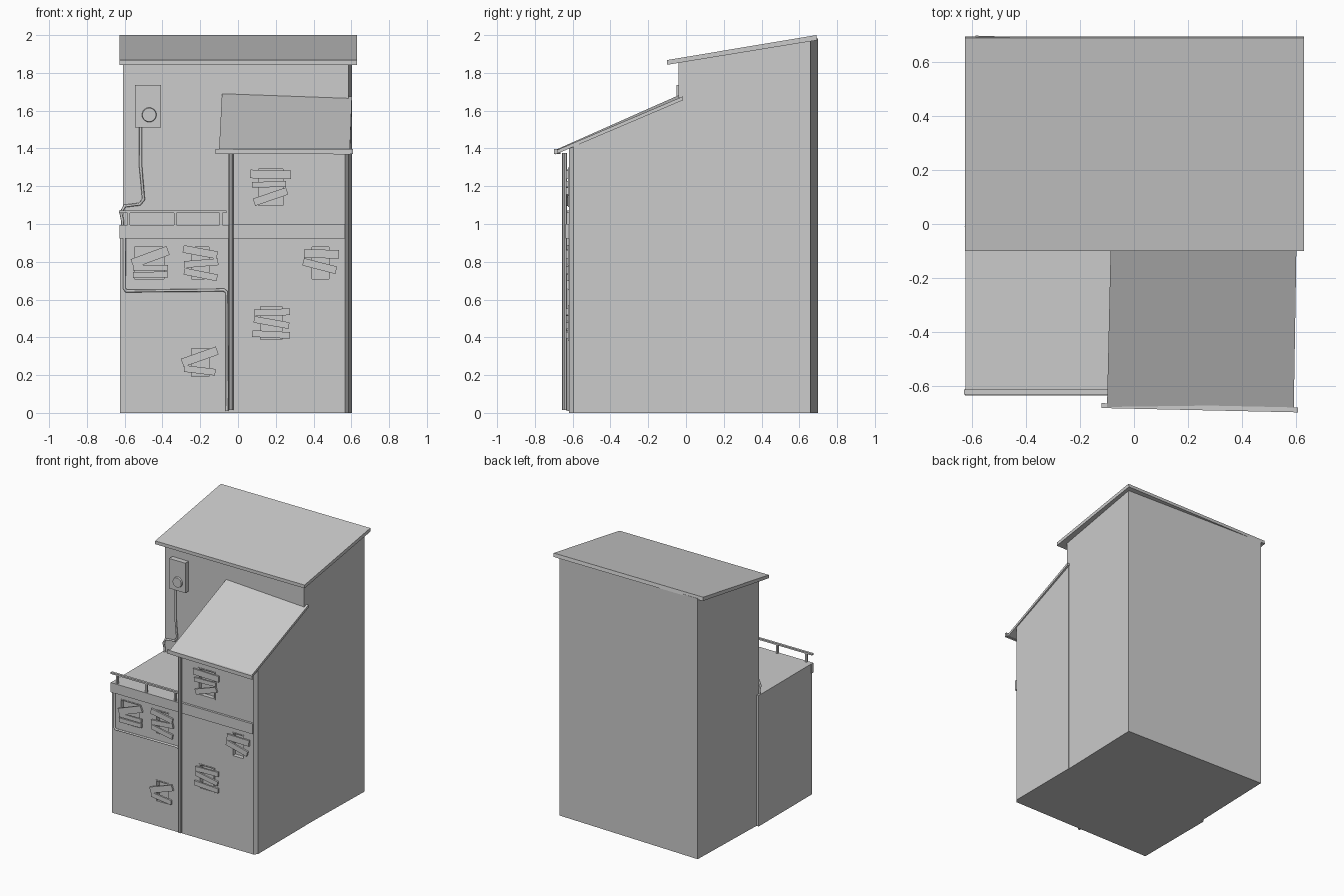
import bpy, bmesh
from math import atan2, hypot
from mathutils import Matrix, Vector

if "Cube" in bpy.data.objects:
    bpy.data.objects.remove(bpy.data.objects["Cube"])


def finish(name, bm):
    bmesh.ops.recalc_face_normals(bm, faces=bm.faces[:])
    me = bpy.data.meshes.new(name)
    bm.to_mesh(me)
    bm.free()
    ob = bpy.data.objects.new(name, me)
    bpy.context.collection.objects.link(ob)
    return ob


def loft(name, a, b):
    """Solid between two matching outlines."""
    bm = bmesh.new()
    va = [bm.verts.new(p) for p in a]
    vb = [bm.verts.new(p) for p in b]
    bm.faces.new(va)
    bm.faces.new(vb)
    n = len(a)
    for i in range(n):
        j = (i + 1) % n
        bm.faces.new((va[i], va[j], vb[j], vb[i]))
    return finish(name, bm)


def add_box(bm, x, y, z):
    m = Matrix.Translation(((x[0] + x[1]) / 2, (y[0] + y[1]) / 2, (z[0] + z[1]) / 2))
    m = m @ Matrix.Diagonal((x[1] - x[0], y[1] - y[0], z[1] - z[0], 1))
    bmesh.ops.create_cube(bm, size=1, matrix=m)


def box(name, x, y, z):
    bm = bmesh.new()
    add_box(bm, x, y, z)
    return finish(name, bm)


def cable(name, pts, r=0.007):
    cu = bpy.data.curves.new(name, 'CURVE')
    cu.dimensions = '3D'
    cu.bevel_depth = r
    cu.bevel_resolution = 1
    cu.use_fill_caps = True
    sp = cu.splines.new('POLY')
    sp.points.add(len(pts) - 1)
    for p, co in zip(sp.points, pts):
        p.co = (*co, 1)
    ob = bpy.data.objects.new(name, cu)
    bpy.context.collection.objects.link(ob)


FRONT = -0.62

# tall rear block, turned slightly, with sloping top
plan = [(-0.608, -0.006), (0.585, -0.04), (0.603, 0.66), (-0.587, 0.698)]
loft("tall_block", [(x, y, 0) for x, y in plan],
     [(x, y, 1.868 + 0.163 * y) for x, y in plan])

# main roof slab
prof = [(-0.10, 1.843), (-0.10, 1.868), (0.69, 2.0), (0.695, 1.973)]
loft("main_roof", [(-0.627, y, z) for y, z in prof], [(0.63, y, z) for y, z in prof])

# low front-left block with terrace on top
terrace = box("terrace_block", (-0.625, -0.04), (FRONT, 0.02), (0, 0.995))

# lean-to with chamfered outer corner and sloping top
plan = [(-0.04, FRONT), (0.566, FRONT), (0.586, -0.596), (0.588, -0.02), (-0.04, -0.005)]
lean_to = loft("lean_to", [(x, y, 0) for x, y in plan],
               [(x, y, 1.675 + 0.44 * y) for x, y in plan])

# crooked lean-to roof and its front lip
roof = [(-0.10, -0.678, 1.398), (0.592, -0.692, 1.388), (0.603, -0.015, 1.676), (-0.085, -0.02, 1.69)]
loft("lean_to_roof", [(x, y, z - 0.02) for x, y, z in roof], roof)
lip = [(-0.12, -0.678), (0.608, -0.694), (0.608, -0.676), (-0.12, -0.66)]
loft("roof_lip", [(x, y - 0.004, 1.37) for x, y in lip], [(x, y - 0.004, 1.398) for x, y in lip])

# boarded windows: opening, then boards (left x, z, right x, z, width)
windows = [
    ((-0.555, -0.385), (0.70, 0.885),
     [(-0.56, 0.79, -0.37, 0.86, .05), (-0.555, 0.768, -0.37, 0.768, .03), (-0.555, 0.73, -0.37, 0.732, .032)]),
    ((-0.255, -0.145), (0.70, 0.885),
     [(-0.29, 0.868, -0.11, 0.835, .04), (-0.285, 0.785, -0.105, 0.80, .036), (-0.285, 0.75, -0.11, 0.715, .036)]),
    ((0.385, 0.49), (0.70, 0.885),
     [(0.35, 0.843, 0.535, 0.84, .045), (0.345, 0.80, 0.52, 0.755, .04)]),
    ((0.10, 0.245), (1.09, 1.30),
     [(0.065, 1.265, 0.28, 1.26, .045), (0.075, 1.207, 0.255, 1.212, .03), (0.085, 1.115, 0.26, 1.175, .04)]),
    ((0.11, 0.24), (0.38, 0.57),
     [(0.085, 0.53, 0.275, 0.535, .035), (0.085, 0.495, 0.27, 0.462, .035), (0.075, 0.42, 0.275, 0.41, .035)]),
    ((-0.255, -0.145), (0.185, 0.35),
     [(-0.295, 0.265, -0.11, 0.33, .045), (-0.285, 0.235, -0.12, 0.215, .035)]),
]
cut, frames, boards = bmesh.new(), bmesh.new(), bmesh.new()
for (x0, x1), (z0, z1), planks in windows:
    add_box(cut, (x0, x1), (FRONT - 0.05, FRONT + 0.03), (z0, z1))
    t, ys = 0.008, (FRONT - 0.004, FRONT + 0.028)
    for fx in ((x0, x0 + t), (x1 - t, x1)):
        add_box(frames, fx, ys, (z0, z1))
    for fz in ((z0, z0 + t), (z1 - t, z1)):
        add_box(frames, (x0 + t, x1 - t), ys, fz)
    for ax, az, bx, bz, w in planks:
        m = Matrix.Translation(((ax + bx) / 2, FRONT - 0.0085, (az + bz) / 2))
        m = m @ Matrix.Rotation(-atan2(bz - az, bx - ax), 4, 'Y')
        m = m @ Matrix.Diagonal((hypot(bx - ax, bz - az), 0.013, w, 1))
        bmesh.ops.create_cube(boards, size=1, matrix=m)
finish("window_frames", frames)
finish("window_boards", boards)
cutter = finish("window_cutter", cut)
cutter.hide_render = True
cutter.hide_set(True)
for ob in (terrace, lean_to):
    mod = ob.modifiers.new("window_openings", 'BOOLEAN')
    mod.operation = 'DIFFERENCE'
    mod.solver = 'EXACT'
    mod.object = cutter

# ledges across the front
box("terrace_ledge", (-0.627, -0.05), (FRONT - 0.015, FRONT + 0.01), (0.922, 0.995))
box("lean_to_ledge", (-0.04, 0.566), (FRONT - 0.017, FRONT + 0.01), (0.922, 1.0))

# terrace railing
rail = bmesh.new()
for x in (-0.578, -0.333, -0.09):
    add_box(rail, (x - 0.007, x + 0.007), (-0.63, -0.616), (0.985, 1.062))
finish("railing_posts", rail)
box("railing_bar", (-0.63, -0.06), (-0.632, -0.614), (1.059, 1.071))

# meter box with round dial
box("meter_box", (-0.545, -0.408), (-0.05, 0.0), (1.51, 1.737))
bm = bmesh.new()
bmesh.ops.create_cone(bm, cap_ends=True, segments=24, radius1=0.04, radius2=0.036, depth=0.02,
                      matrix=Matrix.Translation((-0.47, -0.053, 1.578)) @ Matrix.Rotation(1.5708, 4, 'X'))
finish("meter_dial", bm)

# wiring from the meter, round the wall edge, and along the front
cable("meter_cable", [(-0.515, -0.018, 1.52), (-0.515, -0.018, 1.30), (-0.50, -0.018, 1.13),
                      (-0.52, -0.017, 1.105), (-0.60, -0.014, 1.095), (-0.62, -0.01, 1.06),
                      (-0.612, -0.008, 1.02), (-0.612, -0.01, 0.985)], 0.008)
cable("front_cable", [(-0.602, FRONT - 0.006, 0.94), (-0.602, FRONT - 0.006, 0.66),
                      (-0.592, FRONT - 0.006, 0.645), (-0.075, FRONT - 0.006, 0.65),
                      (-0.06, FRONT - 0.006, 0.64), (-0.058, FRONT - 0.006, 0.01)], 0.008)

# downpipe at the joint of the two front blocks
bm = bmesh.new()
bmesh.ops.create_cone(bm, cap_ends=True, segments=8, radius1=0.013, radius2=0.013, depth=1.36,
                      matrix=Matrix.Translation((-0.037, -0.643, 0.695)))
finish("downpipe", bm)
